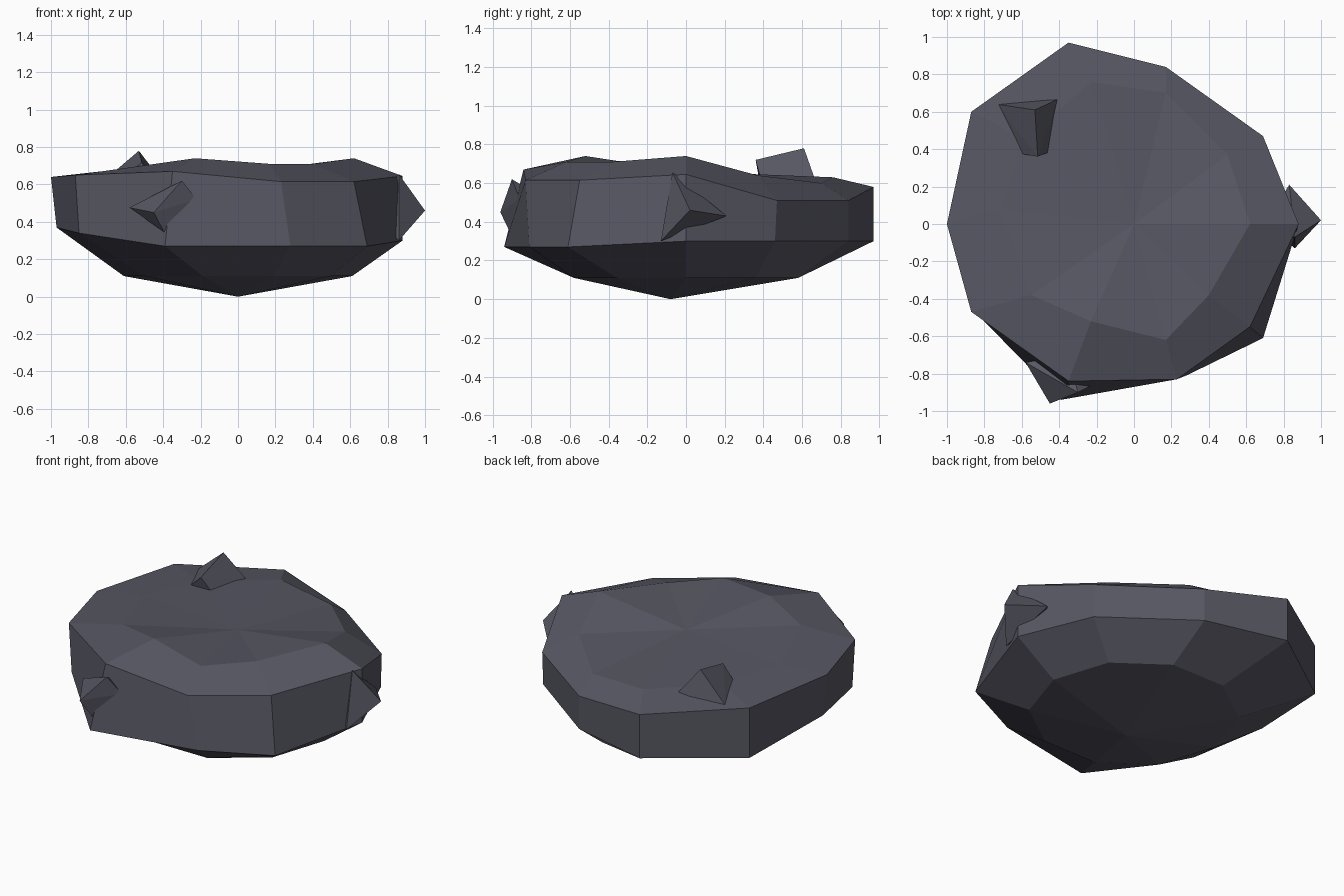
import bpy, bmesh, math
from mathutils import Vector

if "Cube" in bpy.data.objects:
    bpy.data.objects.remove(bpy.data.objects["Cube"])

stone = bpy.data.materials.new("dark slate stone")
stone.diffuse_color = (0.095, 0.095, 0.125, 1)
stone.use_nodes = True
stone.node_tree.nodes["Principled BSDF"].inputs["Base Color"].default_value = stone.diffuse_color


def finish(name, bm):
    bmesh.ops.recalc_face_normals(bm, faces=bm.faces)
    mesh = bpy.data.meshes.new(name)
    bm.to_mesh(mesh)
    bm.free()
    mesh.materials.append(stone)
    ob = bpy.data.objects.new(name, mesh)
    bpy.context.collection.objects.link(ob)
    return ob


def lofted(name, bottom, rings, top):
    """Ten-sided stacked rings, closed by a fan at each end."""
    bm = bmesh.new()
    loops = [[bm.verts.new(p) for p in r] for r in rings]
    lo, hi = bm.verts.new(bottom), bm.verts.new(top)
    n = len(loops[0])
    for i in range(n):
        j = (i + 1) % n
        bm.faces.new((lo, loops[0][j], loops[0][i]))
        for a, b in zip(loops, loops[1:]):
            bm.faces.new((a[i], a[j], b[j], b[i]))
        bm.faces.new((loops[-1][i], loops[-1][j], hi))
    return finish(name, bm)


def shard(name, points):
    """Angular chip of stone: convex hull of a few corners."""
    bm = bmesh.new()
    for p in points:
        bm.verts.new(p)
    res = bmesh.ops.convex_hull(bm, input=bm.verts)
    junk = [v for v in bm.verts if not v.link_faces]
    bmesh.ops.delete(bm, geom=junk, context='VERTS')
    return finish(name, bm)


# Boulder: rings run counter-clockwise from +x
under = [(0.61 * math.cos(math.radians(36 * i)),
          0.61 * math.sin(math.radians(36 * i)), 0.11) for i in range(10)]
lower = [(.88, 0, .30), (.69, .46, .30), (.17, .84, .30), (-.35, .97, .30),
         (-.87, .60, .30), (-.97, 0, .37), (-.85, -.47, .34),
         (-.39, -.94, .27), (.28, -.81, .27), (.69, -.61, .27)]
rim = [(.88, 0, .645), (.69, .47, .51), (.17, .84, .51), (-.35, .97, .58),
       (-.87, .60, .62), (-1.0, 0, .64), (-.87, -.47, .65),
       (-.35, -.84, .67), (.23, -.83, .615), (.62, -.55, .615)]
crown = [(.62, 0, .74), (.50, .37, .64), (.17, .70, .60), (-.23, .76, .63),
         (-.58, .45, .64), (-.72, .08, .66), (-.55, -.38, .69),
         (-.23, -.52, .74), (.17, -.62, .71), (.40, -.38, .71)]
lofted("boulder", (0, -.08, 0), [under, lower, rim, crown], (0, 0, .66))

# Chips of stone sticking out of the boulder
shard("top_chip", [(-.53, .61, .78), (-.515, .36, .72), (-.73, .64, .61),
                   (-.63, .38, .61), (-.40, .67, .61), (-.44, .39, .61),
                   (-.55, .50, .50)])
shard("right_chip", [(1.0, .02, .46), (.83, .21, .43), (.86, -.07, .655),
                     (.86, -.13, .30), (.70, 0, .45)])
shard("front_chip", [(-.45, -.96, .45), (-.58, -.74, .476), (-.395, -.91, .345),
                     (-.22, -.86, .52), (-.30, -.90, .62), (-.35, -.70, .50)])
